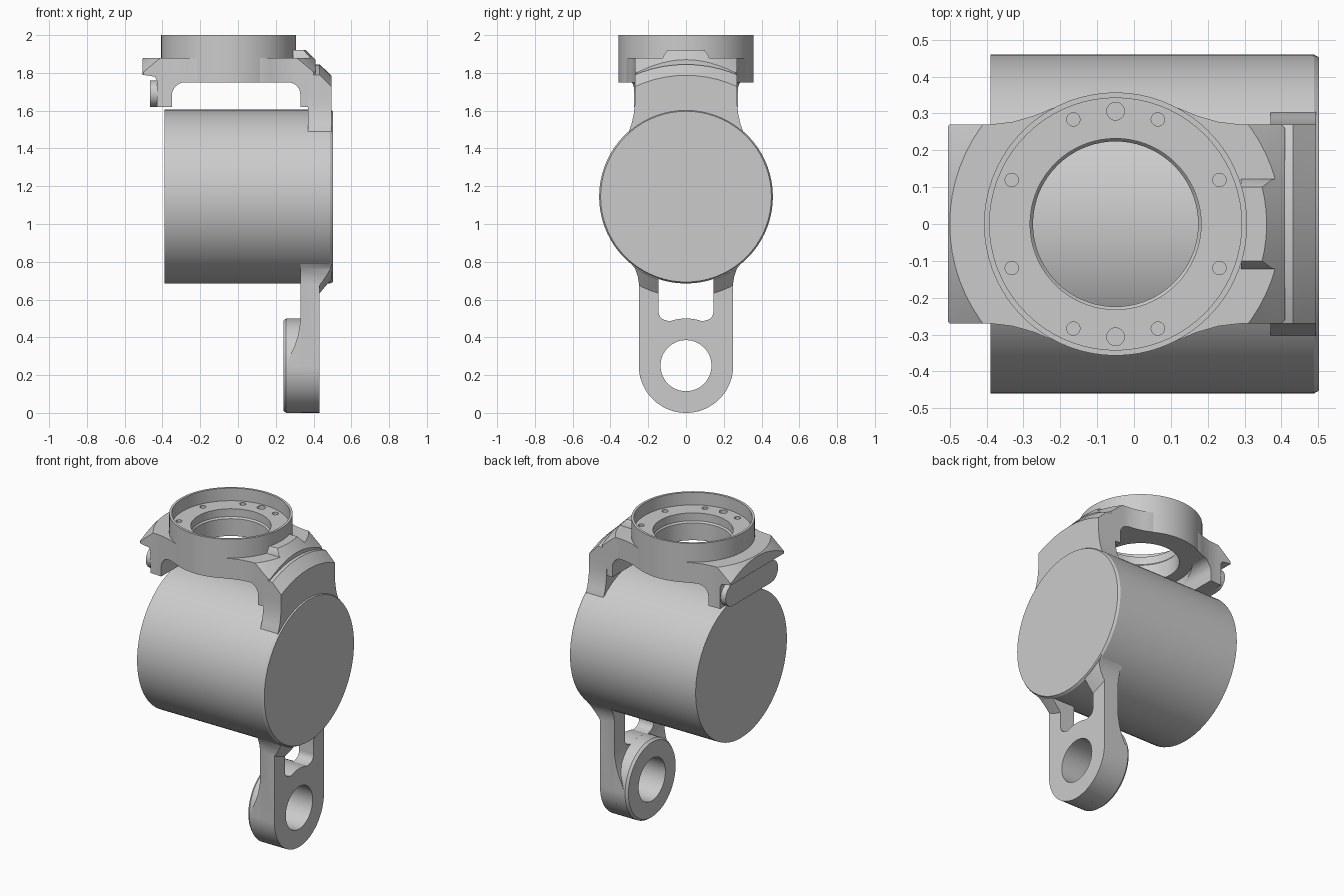
import bpy
import bmesh
from math import pi, sin, cos, radians
from mathutils import Vector

cube = bpy.data.objects.get("Cube")
if cube:
    bpy.data.objects.remove(cube, do_unlink=True)

SEG = 72
RING_X = -0.05      # centre of the top ring
BARREL_Z = 1.145    # axis height of the barrel
EYE_Z = 0.25        # axis height of the lower eye

grey = bpy.data.materials.new("plain grey")
grey.use_nodes = True
color = (0.6, 0.6, 0.6, 1)
grey.diffuse_color = color
grey.node_tree.nodes["Principled BSDF"].inputs["Base Color"].default_value = color


def finish(name, bm):
    bmesh.ops.remove_doubles(bm, verts=bm.verts, dist=1e-5)
    bmesh.ops.recalc_face_normals(bm, faces=bm.faces)
    mesh = bpy.data.meshes.new(name)
    bm.to_mesh(mesh)
    bm.free()
    mesh.materials.append(grey)
    obj = bpy.data.objects.new(name, mesh)
    bpy.context.collection.objects.link(obj)
    return obj


def extrude(name, points, axis, start, end):
    """Extrude a 2D outline along an axis; the outline uses the other two axes in order."""
    bm = bmesh.new()
    verts = []
    for p in points:
        co = list(p)
        co.insert("xyz".index(axis), start)
        verts.append(bm.verts.new(co))
    face = bm.faces.new(verts)
    moved = bmesh.ops.extrude_face_region(bm, geom=[face])["geom"]
    shift = Vector((0, 0, 0))
    shift["xyz".index(axis)] = end - start
    bmesh.ops.translate(bm, vec=shift,
                        verts=[v for v in moved if isinstance(v, bmesh.types.BMVert)])
    return finish(name, bm)


def lathe(name, profile, axis, center, closed=False):
    """Turn (radius, position) points around the x or z axis."""
    bm = bmesh.new()
    rings = []
    for r, t in profile:
        ring = []
        for i in range(SEG):
            a = 2 * pi * i / SEG
            u, v = r * cos(a), r * sin(a)
            co = (t, u, v) if axis == "x" else (u, v, t)
            ring.append(bm.verts.new(Vector(co) + Vector(center)))
        rings.append(ring)
    pairs = list(zip(rings, rings[1:]))
    if closed:
        pairs.append((rings[-1], rings[0]))
    for a, b in pairs:
        for i in range(SEG):
            j = (i + 1) % SEG
            bm.faces.new((a[i], a[j], b[j], b[i]))
    if not closed:
        bm.faces.new(rings[0])
        bm.faces.new(rings[-1])
    return finish(name, bm)


def combine(obj, tool, operation):
    mod = obj.modifiers.new("shape", "BOOLEAN")
    mod.operation = operation
    mod.solver = "EXACT"
    mod.object = tool
    bpy.context.view_layer.objects.active = obj
    bpy.ops.object.modifier_apply(modifier=mod.name)
    bpy.data.objects.remove(tool, do_unlink=True)


def arc(cx, cy, r, a0, a1, n=8):
    angles = [radians(a0 + (a1 - a0) * i / n) for i in range(n + 1)]
    return [(cx + r * cos(a), cy + r * sin(a)) for a in angles]


def mirrored(half):
    """Close a half outline by mirroring its first coordinate."""
    return half + [(-u, v) for u, v in reversed(half)]


ring_center = (RING_X, 0, 0)
barrel_center = (0, 0, BARREL_Z)
eye_center = (0, 0, EYE_Z)

# Barrel with a chamfered outer end
barrel = lathe("barrel", [(0.46, -0.39), (0.46, 0.488), (0.452, 0.502)], "x", barrel_center)

# Top ring: rim, recessed seat and bore
ring = lathe("top_ring", [(0.357, 1.75), (0.357, 2), (0.342, 2), (0.342, 1.92),
                          (0.232, 1.92), (0.232, 1.87), (0.224, 1.86), (0.224, 1.75)],
             "z", ring_center, closed=True)
for side in (1, -1):
    for angle in (23, 68, 90, 112, 157):
        a = radians(angle * side)
        spot = (RING_X + 0.306 * cos(a), 0.306 * sin(a), 0)
        size = 0.024 if angle == 90 else 0.018
        hole = lathe("screw_hole", [(size, 1.88), (size, 1.95)], "z", spot)
        combine(ring, hole, "DIFFERENCE")

# Yoke plate: side profile, plan outline and conical top are intersected
yoke = extrude("yoke_plate",
               [(-0.505, 1.95), (-0.505, 1.79), (-0.44, 1.78), (-0.43, 1.76), (-0.43, 1.62)]
               + [(-0.35, 1.62)] + arc(-0.28, 1.68, 0.07, 180, 90)
               + arc(0.265, 1.685, 0.065, 90, 0)
               + [(0.33, 1.62), (0.375, 1.62), (0.375, 1.78), (0.41, 1.78), (0.41, 1.95)],
               "y", -0.5, 0.5)
edge = [(0.17, 0.315), (0.22, 0.294), (0.28, 0.277), (0.34, 0.27)]
right = edge + [(0.45, 0.27), (0.46, 0.26)]
upper = [(-x, y) for x, y in reversed(right)] + right
plan = [(x + RING_X, y) for x, y in upper + [(-x, -y) for x, y in upper]]
combine(yoke, extrude("plan", plan, "z", 1.5, 2.1), "INTERSECT")
cone = [(0.68, 1.4), (0.68, 1.65), (0.45, 1.88)]
combine(yoke, lathe("cone", cone, "z", ring_center), "INTERSECT")
combine(yoke, lathe("bore", [(0.3, 1.4), (0.3, 2.1)], "z", ring_center), "DIFFERENCE")

# Raised lug beside the ring, following the same cone
lug = extrude("raised_lug", mirrored([(0.125, 1.86), (0.12, 1.89), (0.1, 1.92)]), "x", 0.29, 0.409)
combine(lug, lathe("lug_cone", cone + [(0.40, 1.93)], "z", ring_center), "INTERSECT")

# Rounded pad on the short leg
extrude("side_pad", arc(0.195, 1.69, 0.07, -90, 90) + arc(-0.195, 1.69, 0.07, 90, 270),
        "x", -0.465, -0.425)

# Arm rising from the barrel end, with a stepped round crown
arm = extrude("upper_arm",
              mirrored([(0.25, 1.2), (0.305, 1.47), (0.303, 1.49), (0.288, 1.53),
                        (0.277, 1.58), (0.271, 1.63), (0.27, 1.68), (0.27, 2)]),
              "x", 0.37, 0.6)
crown = lathe("crown", [(0.7, 0.3), (0.7, 0.432), (0.642, 0.494)], "x", barrel_center)
combine(arm, crown, "INTERSECT")

# Lower link: rounded strap blending into a conical collar at the barrel
link = extrude("lower_link",
               mirrored(arc(0, EYE_Z, 0.25, -88, 0, 16)
                        + [(0.25, 0.69), (0.256, 0.725), (0.27, 0.765), (0.3, 0.8), (0.28, 0.95)]),
               "x", 0.33, 0.6)
collar = lathe("collar", [(1.3, 0.2), (1.3, 0.432), (0.532, 0.432), (0.462, 0.494)],
               "x", barrel_center)
combine(link, collar, "INTERSECT")
window = mirrored(arc(0, EYE_Z, 0.25, 89, 70, 4) + arc(0.1, 0.535, 0.045, -80, 0, 6)
                  + [(0.145, 0.72)])
combine(link, extrude("window", window, "x", 0.2, 0.7), "DIFFERENCE")
combine(link, lathe("eye_hole", [(0.135, 0.1), (0.135, 0.7)], "x", eye_center), "DIFFERENCE")

# Eye boss on the inner side of the link
lathe("eye_boss", [(0.135, 0.24), (0.238, 0.24), (0.25, 0.255), (0.25, 0.335), (0.135, 0.335)],
      "x", eye_center, closed=True)

# Curved gusset that thickens the strap toward the boss
gusset = extrude("eye_gusset", [(0.335, 0.25), (0.26, 0.25), (0.275, 0.3), (0.3, 0.355),
                                (0.318, 0.41), (0.33, 0.48), (0.335, 0.48)], "y", -0.25, 0.25)
combine(gusset, lathe("gusset_hole", [(0.14, 0.1), (0.14, 0.7)], "x", eye_center), "DIFFERENCE")

# Smooth round surfaces, keep edges sharp
bpy.ops.object.select_all(action="DESELECT")
for obj in bpy.context.collection.objects:
    if obj.type == "MESH" and grey.name in obj.data.materials:
        obj.select_set(True)
        bpy.context.view_layer.objects.active = obj
bpy.ops.object.shade_smooth_by_angle(angle=radians(25))
